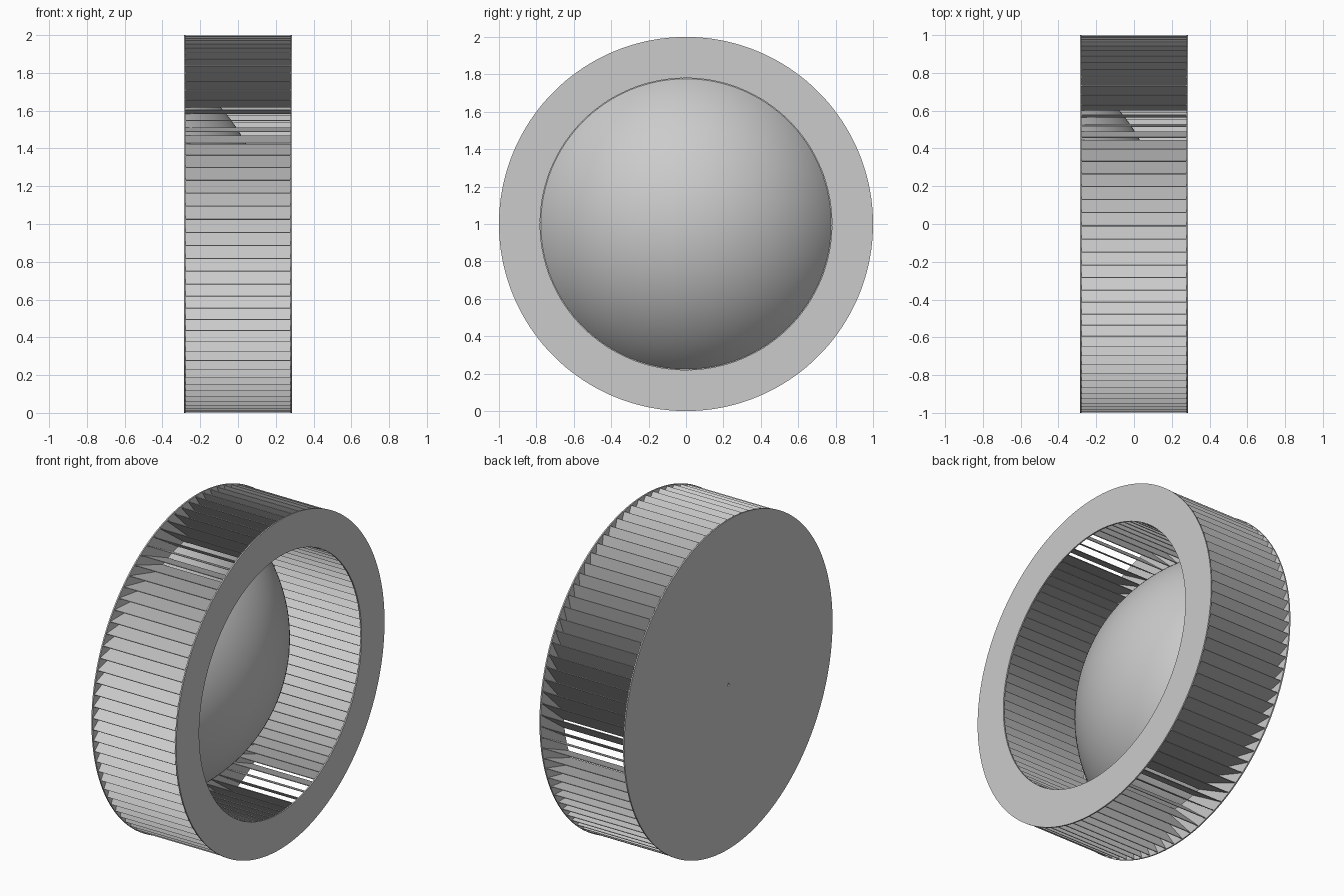
import bpy, bmesh, math

if "Cube" in bpy.data.objects:
    bpy.data.objects.remove(bpy.data.objects["Cube"], do_unlink=True)

HALF = 0.285          # half width along x
OUTER, INNER = 1.0, 0.78
PLATE = 0.008         # thickness of the end plates
BLADES = 90
TANGENT = 0.55        # every blade lies on a line tangent to this radius
THICK = 0.004

grey = bpy.data.materials.new("plain grey")
grey.use_nodes = True
grey.diffuse_color = (0.6, 0.6, 0.6, 1)
grey.node_tree.nodes["Principled BSDF"].inputs["Base Color"].default_value = (0.6, 0.6, 0.6, 1)


def finish(name, bm, smooth=False):
    bmesh.ops.recalc_face_normals(bm, faces=bm.faces)
    mesh = bpy.data.meshes.new(name)
    bm.to_mesh(mesh)
    bm.free()
    obj = bpy.data.objects.new(name, mesh)
    obj.location.z = 1
    bpy.context.collection.objects.link(obj)
    mesh.materials.append(grey)
    for poly in mesh.polygons:
        poly.use_smooth = smooth
    return obj


def lathe(name, profile, steps, closed, smooth=False):
    """Spin (x, radius) points around the x axis."""
    bm = bmesh.new()
    rings = []
    for i in range(steps):
        a = 2 * math.pi * i / steps
        rings.append([bm.verts.new((x, r * math.cos(a), r * math.sin(a))) for x, r in profile])
    count = len(profile)
    for i in range(steps):
        here, there = rings[i], rings[(i + 1) % steps]
        for j in range(count if closed else count - 1):
            k = (j + 1) % count
            bm.faces.new((here[j], here[k], there[k], there[j]))
    bmesh.ops.remove_doubles(bm, verts=bm.verts, dist=1e-5)
    return finish(name, bm, smooth)


def plate(name, x0, x1, r0, r1):
    return lathe(name, [(x0, r0), (x1, r0), (x1, r1), (x0, r1)], 180, True)


# End plates: open ring on one side, disc with a pin hole on the other
plate("front_ring", HALF - PLATE, HALF, INNER, OUTER)
plate("back_disc", -HALF, -HALF + PLATE, 0.008, OUTER)

# Domed hub rising from the disc
DOME_R, DOME_X = 0.925, -0.78
edge = math.acos((-HALF + PLATE - DOME_X) / DOME_R)
arc = [edge * i / 32 for i in range(33)]
lathe("dome", [(DOME_X + DOME_R * math.cos(a), DOME_R * math.sin(a)) for a in arc], 128, False, True)

# Slanted blades joining the two plates
bm = bmesh.new()
near = math.sqrt(INNER ** 2 - TANGENT ** 2)
far = math.sqrt((OUTER - 0.003) ** 2 - TANGENT ** 2)
for i in range(BLADES):
    a = 2 * math.pi * i / BLADES
    c, s = math.cos(a), math.sin(a)
    ends = []
    for x in (-HALF + PLATE, HALF - PLATE):
        corners = [(-near, TANGENT), (-far, TANGENT), (-far, TANGENT - THICK), (-near, TANGENT - THICK)]
        ends.append([bm.verts.new((x, y * c - z * s, y * s + z * c)) for y, z in corners])
    low, high = ends
    bm.faces.new(low)
    bm.faces.new(high[::-1])
    for j in range(4):
        k = (j + 1) % 4
        bm.faces.new((low[j], high[j], high[k], low[k]))
finish("blades", bm)
